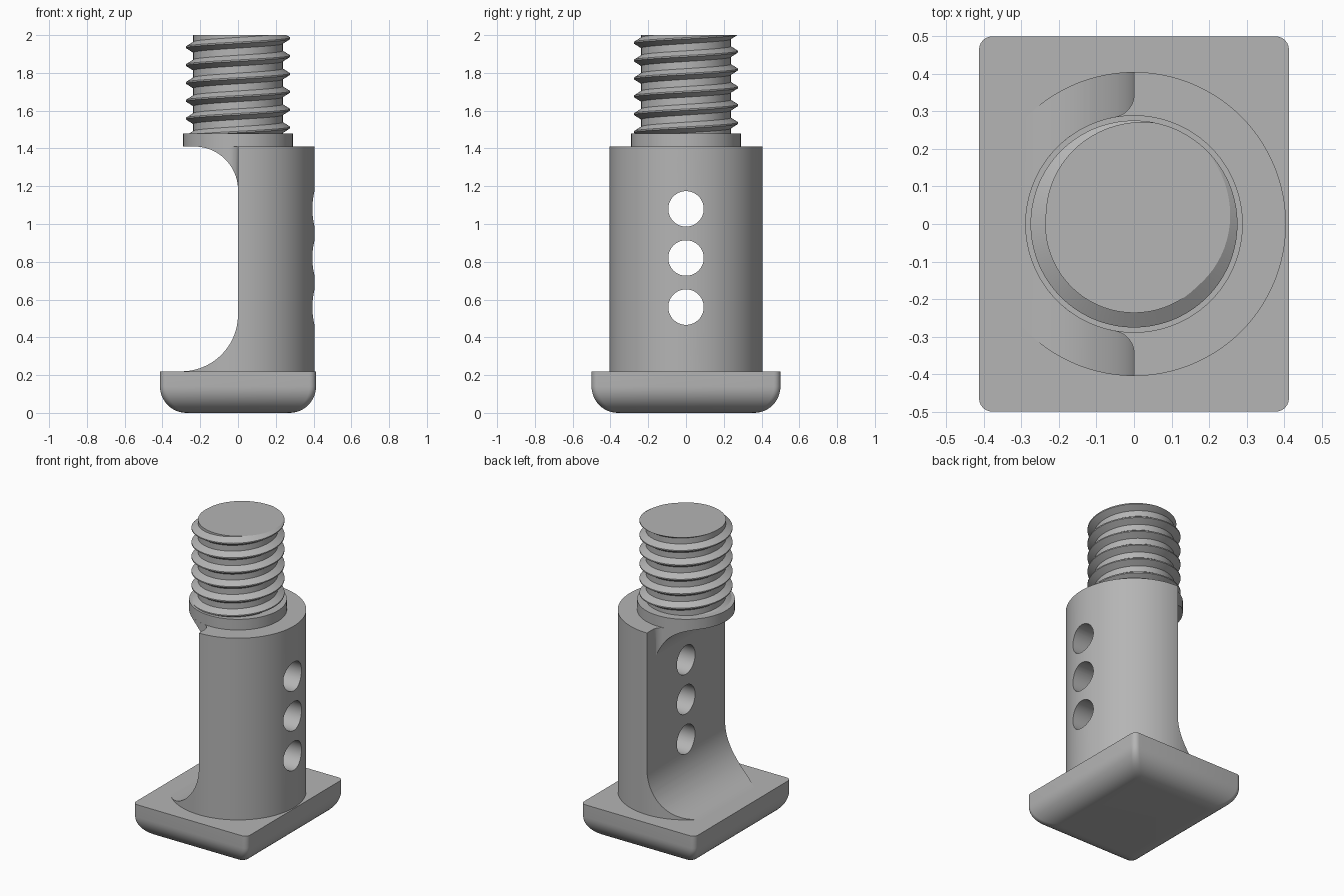
import bpy, bmesh
from math import sin, cos, pi, radians, hypot, atan2

cube = bpy.data.objects.get("Cube")
if cube:
    bpy.data.objects.remove(cube, do_unlink=True)

steel = bpy.data.materials.new("grey_steel")
steel.use_nodes = True
GREY = (0.46, 0.46, 0.46, 1)
steel.diffuse_color = GREY
steel.node_tree.nodes["Principled BSDF"].inputs["Base Color"].default_value = GREY


def arc(cx, cy, r, start, end, steps):
    """Points along an arc, angles in degrees."""
    angles = [radians(start + (end - start) * i / steps) for i in range(steps + 1)]
    return [(cx + r * cos(a), cy + r * sin(a)) for a in angles]


def finish(name, bm):
    bmesh.ops.recalc_face_normals(bm, faces=bm.faces)
    mesh = bpy.data.meshes.new(name)
    bm.to_mesh(mesh)
    bm.free()
    mesh.materials.append(steel)
    obj = bpy.data.objects.new(name, mesh)
    bpy.context.collection.objects.link(obj)
    return obj


def loft(name, rings):
    """Skin closed rings of equal length and cap both ends."""
    bm = bmesh.new()
    loops = [[bm.verts.new(p) for p in ring] for ring in rings]
    n = len(loops[0])
    for low, high in zip(loops, loops[1:]):
        for i in range(n):
            j = (i + 1) % n
            bm.faces.new((low[i], low[j], high[j], high[i]))
    bm.faces.new(loops[0])
    bm.faces.new(loops[-1])
    return finish(name, bm)


PLACE = {
    "x": lambda a, b, h: (h, a, b),
    "y": lambda a, b, h: (a, h, b),
    "z": lambda a, b, h: (a, b, h),
}


def prism(name, outline, low, high, axis="z"):
    put = PLACE[axis]
    return loft(name, [[put(a, b, h) for a, b in outline] for h in (low, high)])


def activate(obj):
    bpy.ops.object.select_all(action="DESELECT")
    obj.select_set(True)
    bpy.context.view_layer.objects.active = obj


def cut(obj, cutter):
    cutter.hide_render = True
    mod = obj.modifiers.new("cut", "BOOLEAN")
    mod.operation = "DIFFERENCE"
    mod.solver = "EXACT"
    mod.object = cutter
    activate(obj)
    bpy.ops.object.modifier_apply(modifier=mod.name)
    bpy.data.objects.remove(cutter, do_unlink=True)


def circle(r, steps, cx=0, cy=0):
    return arc(cx, cy, r, 0, 360, steps)[:-1]


# Base plate: rounded rectangle with a large radius along the bottom edge
HALF_X, HALF_Y, PLATE_TOP, EDGE, CORNER = 0.413, 0.5, 0.22, 0.14, 0.035


def plate_ring(inset, z):
    ring = []
    for k, (sx, sy) in enumerate([(1, 1), (-1, 1), (-1, -1), (1, -1)]):
        cx = sx * (HALF_X - inset - CORNER)
        cy = sy * (HALF_Y - inset - CORNER)
        ring += [(x, y, z) for x, y in arc(cx, cy, CORNER, 90 * k, 90 * k + 90, 6)]
    return ring


rings = []
for i in range(13):
    a = pi / 2 * i / 12
    rings.append(plate_ring(EDGE * (1 - sin(a)), EDGE * (1 - cos(a))))
rings.append(plate_ring(0, PLATE_TOP))
base_plate = loft("base_plate", rings)

# Post: cylinder cut to a half round, with a fillet sweeping onto the plate
POST_TOP = 1.41
post = prism("half_round_post", circle(0.405, 128), 0.2, POST_TOP)
relief = arc(-0.3, 0.52, 0.3, 0, -90, 24)
relief += [(-0.3, 0.1), (-0.6, 0.1), (-0.6, 1.5), (0, 1.5)]
cut(post, prism("post_cutter", relief, -0.6, 0.6, "y"))

# Three cross holes through the post
for z in (0.56, 0.82, 1.08):
    cut(post, prism("hole_cutter", circle(0.094, 48, 0, z), -0.3, 0.6, "x"))

# Gusset under the collar: collar outline blended into the flat of the post
COLLAR, BLEND = 0.29, 0.06
reach = hypot(COLLAR + BLEND, 0)
blend_y = (reach ** 2 - BLEND ** 2) ** 0.5
touch = atan2(blend_y, -BLEND) * 180 / pi
upper = arc(-BLEND, blend_y, BLEND, 0, touch - 180, 10)
lower = [(x, -y) for x, y in reversed(upper)]
outline = [(0.02, blend_y)] + upper
outline += arc(0, 0, COLLAR, touch, 360 - touch, 64)[1:-1]
outline += lower + [(0.02, -blend_y)]
gusset = prism("collar_gusset", outline, 1.19, POST_TOP)
under = arc(-0.23, 1.18, 0.23, 0, 90, 20)
under += [(-0.23, 1.5), (-0.5, 1.5), (-0.5, 1.1), (0, 1.1)]
cut(gusset, prism("gusset_cutter", under, -0.6, 0.6, "y"))

# Collar
collar = prism("collar", circle(COLLAR, 96), POST_TOP, 1.48)

# Threaded stud: helical profile, trimmed flat at both ends
PITCH, TURNS, STEPS, START = 0.0945, 9, 72, 1.2745
ROOT, CREST = 0.237, 0.276
profile = [(0, ROOT), (0.2, ROOT), (0.46, CREST), (0.54, CREST), (0.8, ROOT), (1, ROOT)]
bm = bmesh.new()
rows = []
for i in range(TURNS * STEPS + 1):
    turn = i / STEPS
    a = 2 * pi * turn
    rows.append([bm.verts.new((r * cos(a), r * sin(a), START + PITCH * (turn + f)))
                 for f, r in profile])
for p, q in zip(rows, rows[1:]):
    for k in range(len(profile) - 1):
        bm.faces.new((p[k], q[k], q[k + 1], p[k + 1]))
bmesh.ops.remove_doubles(bm, verts=bm.verts, dist=0.0002)
for height, is_top in ((1.45, False), (2.0, True)):
    result = bmesh.ops.bisect_plane(
        bm, geom=bm.verts[:] + bm.edges[:] + bm.faces[:], dist=0.00001,
        plane_co=(0, 0, height), plane_no=(0, 0, 1),
        clear_outer=is_top, clear_inner=not is_top)
    rim = [e for e in result["geom_cut"] if isinstance(e, bmesh.types.BMEdge)]
    bmesh.ops.edgeloop_fill(bm, edges=rim)
stud = finish("threaded_stud", bm)

# Smooth shading with crisp edges
for obj in (base_plate, post, gusset, collar, stud):
    activate(obj)
    bpy.ops.object.shade_smooth_by_angle(angle=radians(30))
